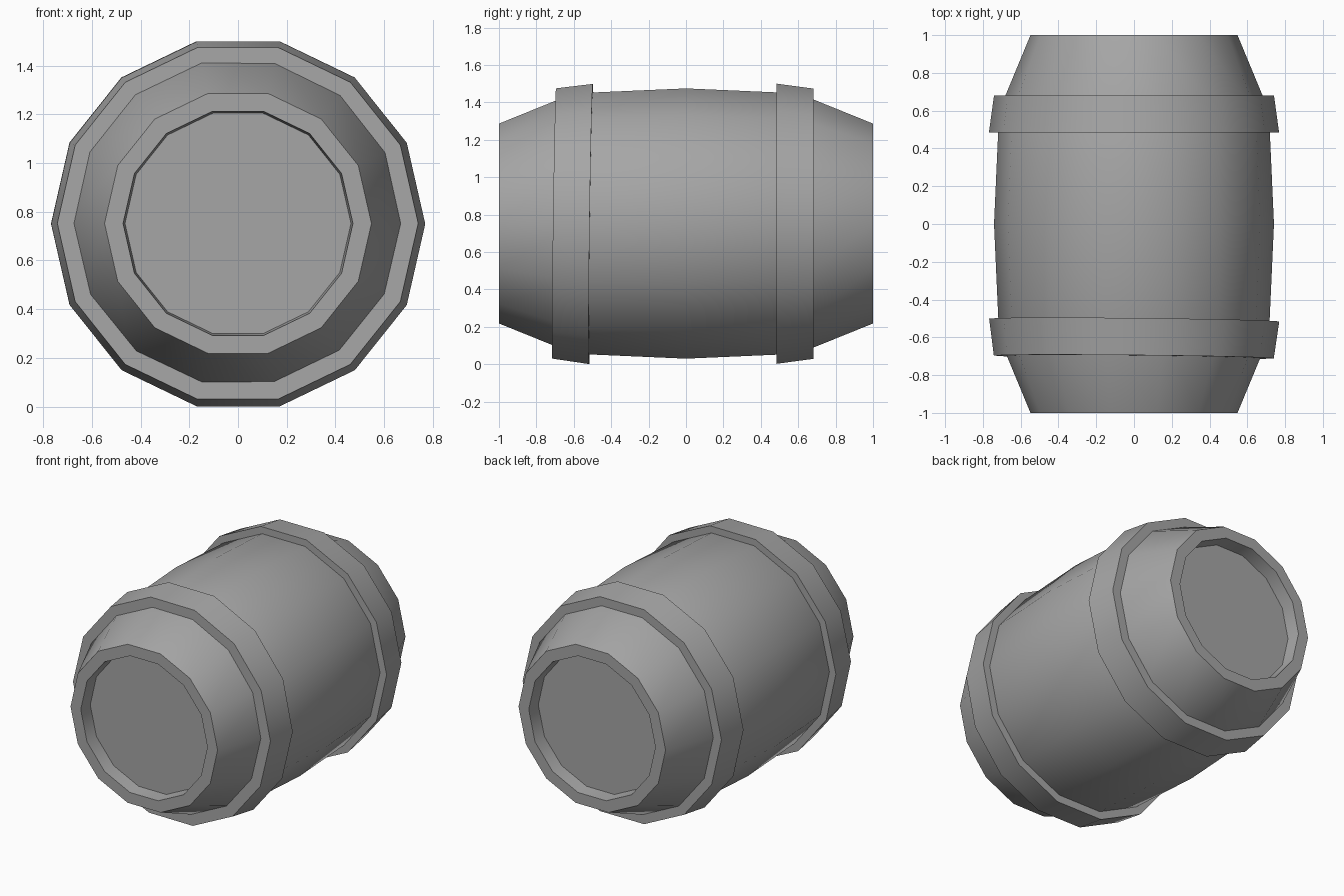
import bpy, bmesh
from math import cos, sin, pi

if "Cube" in bpy.data.objects:
    bpy.data.objects.remove(bpy.data.objects["Cube"])

SIDES = 14

# Dark grey for all parts
grey = bpy.data.materials.new("dark_grey")
grey.diffuse_color = (0.38, 0.38, 0.38, 1)
grey.use_nodes = True
grey.node_tree.nodes["Principled BSDF"].inputs["Base Color"].default_value = grey.diffuse_color


def lathe(name, profile, z, caps=False, loop=False):
    """Revolve (y, radius) points around the y axis, origin at height z."""
    bm = bmesh.new()
    rings = [[bm.verts.new((r * cos(2 * pi * i / SIDES), y, r * sin(2 * pi * i / SIDES)))
              for i in range(SIDES)] for y, r in profile]
    pairs = list(zip(rings, rings[1:]))
    if loop:
        pairs.append((rings[-1], rings[0]))
    for a, b in pairs:
        for i in range(SIDES):
            j = (i + 1) % SIDES
            bm.faces.new((a[i], a[j], b[j], b[i]))
    if caps:
        bm.faces.new(rings[0])
        bm.faces.new(rings[-1])
    bmesh.ops.recalc_face_normals(bm, faces=bm.faces)
    mesh = bpy.data.meshes.new(name)
    bm.to_mesh(mesh)
    bm.free()
    mesh.materials.append(grey)
    obj = bpy.data.objects.new(name, mesh)
    bpy.context.collection.objects.link(obj)
    obj.location.z = z
    bpy.ops.object.select_all(action='DESELECT')
    obj.select_set(True)
    bpy.context.view_layer.objects.active = obj
    bpy.ops.object.shade_smooth_by_angle(angle=pi / 6)
    return obj


# Barrel body: bulged staves with a recessed lid at each end
half = [(0.91, 0.464), (1.0, 0.472), (1.0, 0.548), (0.6, 0.714)]
body = [(-y, r) for y, r in half] + [(0, 0.741)] + half[::-1]
lathe("barrel_body", body, 0.752, caps=True)

# Flared metal hoops, wide edge towards the middle
hoop = [(-0.098, 0.768), (0.098, 0.741), (0.098, 0.62), (-0.098, 0.62)]
back = lathe("back_hoop", hoop, 0.751, loop=True)
back.location.y = 0.583

# The front hoop sits slightly crooked
front = lathe("front_hoop", [(-y, r) for y, r in hoop], 0.751, loop=True)
front.location.y = -0.606
front.rotation_euler = (-0.0135, 0, -0.01)
